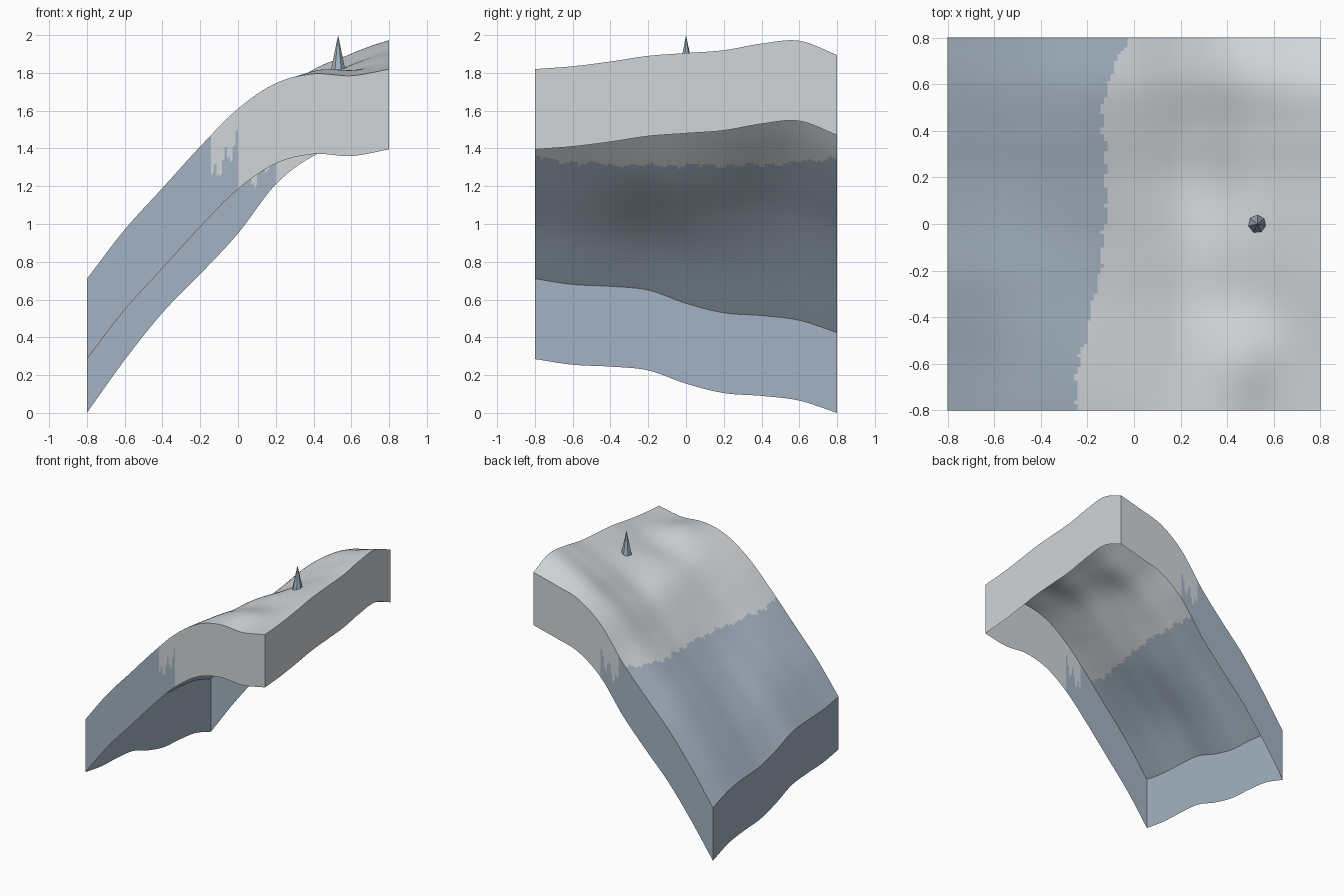
import bpy, bmesh, math

cube = bpy.data.objects.get("Cube")
if cube:
    bpy.data.objects.remove(cube, do_unlink=True)

HALF, DEPTH, N, ROWS = 0.8, 0.425, 112, 24

# Edge heights, sampled every 0.2 along x (front, back) and y (left, right)
FRONT = (.71, .97, 1.19, 1.41, 1.61, 1.745, 1.795, 1.785, 1.82)
BACK = (.425, .705, .955, 1.16, 1.375, 1.635, 1.785, 1.845, 1.895)
LOW_SIDE = (.71, .68, .67, .65, .58, .53, .515, .49, .425)
HIGH_SIDE = (1.82, 1.835, 1.86, 1.89, 1.905, 1.92, 1.955, 1.97, 1.895)
# Dips and humps inside the sheet: x, y, radius, height
BUMPS = ((.34, .14, .22, -.07), (.42, -.28, .25, -.065), (-.17, -.2, .37, -.105),
         (.52, -.62, .2, .045), (.36, .47, .27, -.08), (0, .3, .25, -.025))


def material(name, colour):
    mat = bpy.data.materials.new(name)
    mat.use_nodes = True
    rgba = (*colour, 1)
    mat.diffuse_color = rgba
    mat.node_tree.nodes["Principled BSDF"].inputs["Base Color"].default_value = rgba
    return mat


snow = material("pale grey", (.64, .67, .69))
rock = material("slate blue", (.37, .45, .54))


def curve(samples, t):
    """Smooth interpolation through evenly spaced samples, t from 0 to 1."""
    last = len(samples) - 1
    i = min(int(t * last), last - 1)
    f = t * last - i
    b, c = samples[i], samples[i + 1]
    a = samples[i - 1] if i else 2 * b - c
    d = samples[i + 2] if i + 2 <= last else 2 * c - b
    return b + .5 * f * (c - a + f * (2*a - 5*b + 4*c - d + f * (3*(b - c) + d - a)))


def height(x, y):
    """Blend the four edge curves, then add the bumps, fading at the edges."""
    u, v = (x + HALF) / (2 * HALF), (y + HALF) / (2 * HALF)
    z = (1 - v) * curve(FRONT, u) + v * curve(BACK, u)
    z += (1 - u) * curve(LOW_SIDE, v) + u * curve(HIGH_SIDE, v)
    z -= (1 - v) * ((1 - u) * FRONT[0] + u * FRONT[-1])
    z -= v * ((1 - u) * BACK[0] + u * BACK[-1])
    fade = (1 - (x / HALF) ** 4) * (1 - (y / HALF) ** 4)
    for bx, by, r, h in BUMPS:
        z += fade * h * math.exp(-((x - bx) ** 2 + (y - by) ** 2) / r ** 2)
    return z


def add_patch(bm, point, cols, rows):
    grid = [[bm.verts.new(point(i / cols, j / rows)) for i in range(cols + 1)]
            for j in range(rows + 1)]
    for j in range(rows):
        for i in range(cols):
            bm.faces.new((grid[j][i], grid[j][i + 1], grid[j + 1][i + 1], grid[j + 1][i]))


def finish(bm, name, is_rock, smooth):
    for face in bm.faces:
        face.material_index = int(is_rock(face.calc_center_median()))
        face.smooth = smooth
    mesh = bpy.data.meshes.new(name)
    bm.to_mesh(mesh)
    bm.free()
    mesh.materials.append(snow)
    mesh.materials.append(rock)
    obj = bpy.data.objects.new(name, mesh)
    bpy.context.collection.objects.link(obj)
    return obj


def sheet_is_rock(c):
    ragged = .008 * math.sin(c.y * 60) + .006 * math.sin(c.y * 23)
    return c.z < 1.31 + .05 * (c.y / HALF) ** 4 + ragged


def wall_is_rock(c):
    if abs(c.x) > HALF - .001:
        return c.x < 0
    # Jagged teeth where the two colours meet
    start, width, base = (-.14, .14, 1.24) if c.y < 0 else (.04, .16, 1.19)
    u = (c.x - start) / width
    return u < 0 or (u < 1 and c.z < base + .2 * u + .06 * math.sin(u * 15))


# Sloping ground sheet
def ground_point(u, v):
    x, y = (2 * u - 1) * HALF, (2 * v - 1) * HALF
    return x, y, height(x, y)


bm = bmesh.new()
add_patch(bm, ground_point, N, N)
finish(bm, "ground_sheet", sheet_is_rock, True)

# Skirt walls on the four sides, open underneath
bm = bmesh.new()
corners = ((-1, -1), (1, -1), (1, 1), (-1, 1))
for k, a in enumerate(corners):
    b = corners[(k + 1) % 4]

    def wall_point(u, v, a=a, b=b):
        x, y = (HALF * (p + (q - p) * u) for p, q in zip(a, b))
        return x, y, height(x, y) - DEPTH * (1 - v)

    add_patch(bm, wall_point, N, ROWS)
finish(bm, "skirt_walls", wall_is_rock, False)

# Small faceted spike standing on the plateau
bm = bmesh.new()
bmesh.ops.create_cone(bm, cap_ends=True, segments=7, radius1=.04, radius2=0, depth=.19)
spike = finish(bm, "spike", lambda c: True, False)
spike.location = (.53, 0, 1.905)
